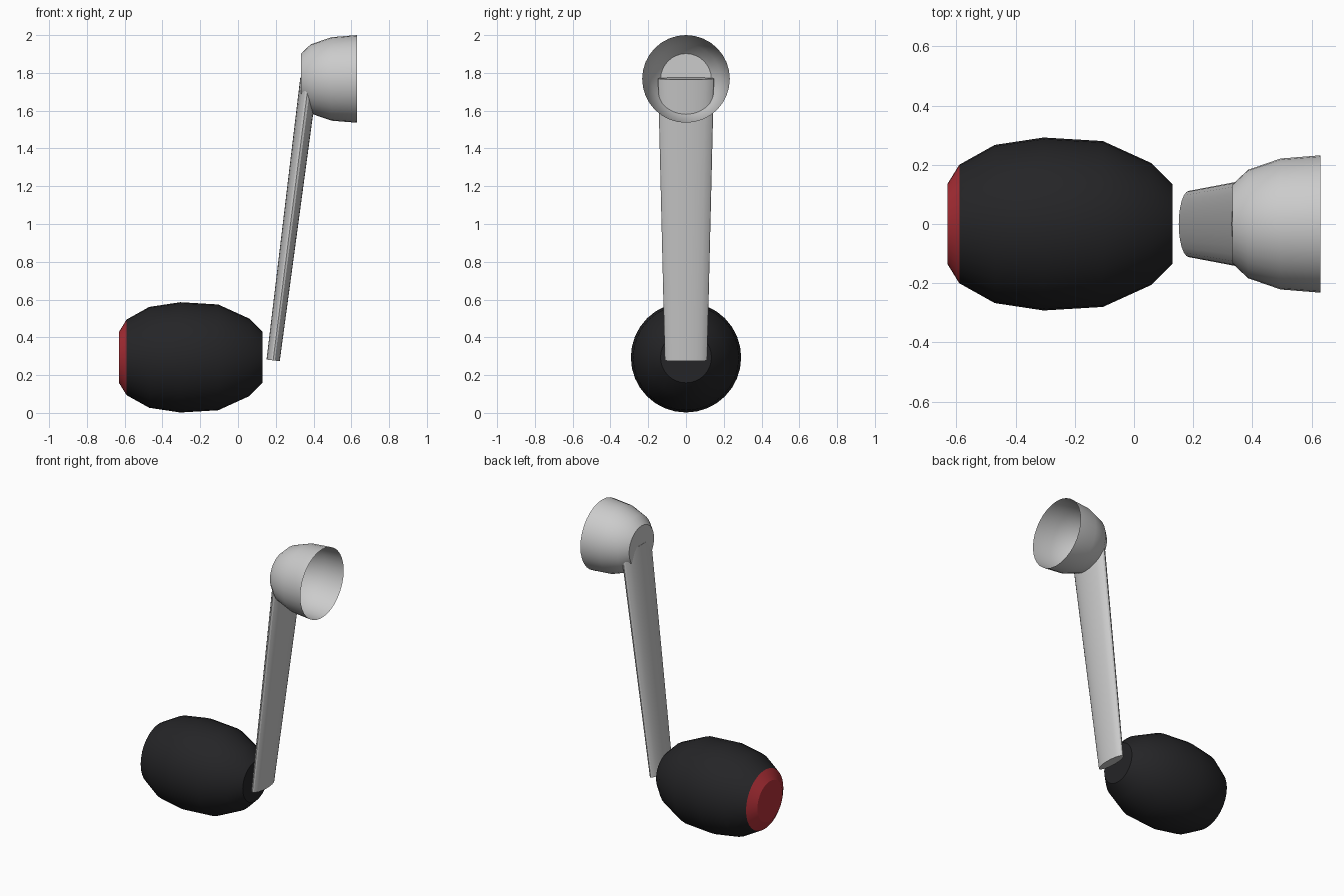
import bpy, bmesh, math
from mathutils import Vector, Matrix

if "Cube" in bpy.data.objects:
    bpy.data.objects.remove(bpy.data.objects["Cube"])


def finish(bm, name, mat=None):
    bmesh.ops.recalc_face_normals(bm, faces=bm.faces[:])
    me = bpy.data.meshes.new(name)
    bm.to_mesh(me)
    bm.free()
    ob = bpy.data.objects.new(name, me)
    bpy.context.collection.objects.link(ob)
    if mat:
        me.materials.append(mat)
    bpy.ops.object.select_all(action='DESELECT')
    ob.select_set(True)
    bpy.context.view_layer.objects.active = ob
    bpy.ops.object.shade_smooth_by_angle(angle=math.radians(30))
    return ob


def lathe_x(name, profile, z, cap_start=False, cap_end=False, mat=None, n=32):
    """Turn (x, radius) points about a horizontal axis at height z."""
    bm = bmesh.new()
    rings = []
    for x, r in profile:
        rings.append([bm.verts.new((x, r * math.sin(math.tau * i / n),
                                    z + r * math.cos(math.tau * i / n))) for i in range(n)])
    for a, b in zip(rings, rings[1:]):
        for i in range(n):
            j = (i + 1) % n
            bm.faces.new((a[i], a[j], b[j], b[i]))
    if cap_start:
        bm.faces.new(rings[0])
    if cap_end:
        bm.faces.new(rings[-1])
    return finish(bm, name, mat)


def material(name, color):
    m = bpy.data.materials.new(name)
    m.diffuse_color = color
    m.use_nodes = True
    m.node_tree.nodes["Principled BSDF"].inputs["Base Color"].default_value = m.diffuse_color
    return m


black = material("black_grip", (0.018, 0.018, 0.02, 1))
red = material("red_cap", (0.45, 0.03, 0.04, 1))

# Barrel-shaped grip with red end cap
GRIP_Z = 0.294
lathe_x("grip", [(-0.59, 0.2), (-0.47, 0.267), (-0.305, 0.292), (-0.105, 0.28),
                 (0.06, 0.205), (0.13, 0.135)], GRIP_Z, cap_end=True, mat=black)
lathe_x("grip_end_cap", [(-0.63, 0.135), (-0.59, 0.2)], GRIP_Z, cap_start=True, mat=red)

# Open cup at the top, thin walled
lathe_x("cup", [(0.333, 0.134), (0.385, 0.183), (0.495, 0.221), (0.63, 0.232)],
        1.768, cap_start=True)

# Tilted, tapering arm with a flattened oval section
bottom, top = Vector((0.186, 0, 0.278)), Vector((0.376, 0, 1.77))
axis = top - bottom
bm = bmesh.new()
bmesh.ops.create_cone(bm, cap_ends=True, segments=24, radius1=0.112, radius2=0.148,
                      depth=axis.length)
tilt = math.atan2(axis.x, axis.z)
bm.transform(Matrix.Translation((bottom + top) / 2) @ Matrix.Rotation(tilt, 4, 'Y')
             @ Matrix.Diagonal((0.315, 1, 1, 1)))
finish(bm, "arm")
